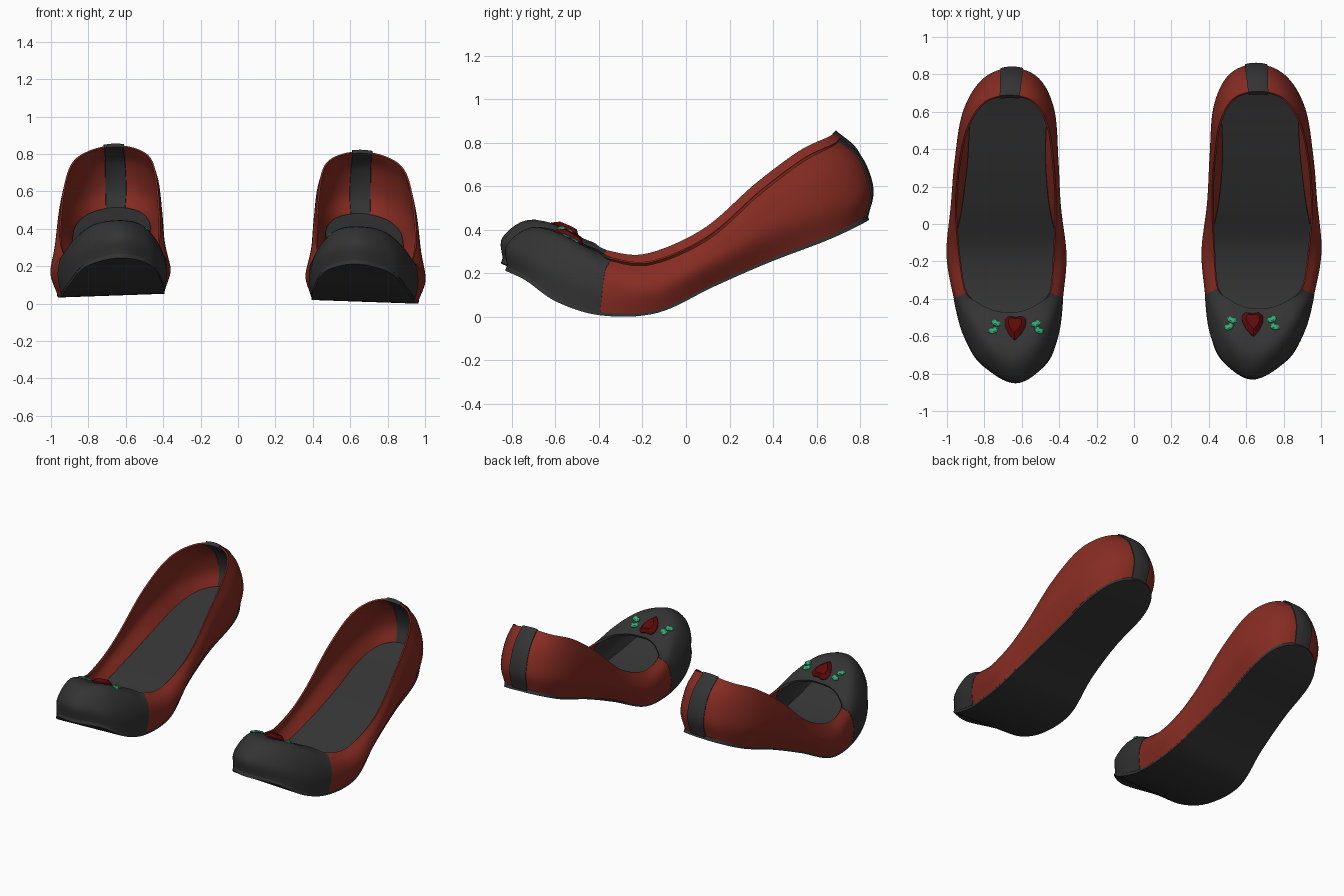
import bpy, bmesh, math
from mathutils import Vector

cube = bpy.data.objects.get("Cube")
if cube:
    bpy.data.objects.remove(cube, do_unlink=True)


def material(name, rgb):
    m = bpy.data.materials.new(name)
    m.use_nodes = True
    m.diffuse_color = (*rgb, 1)
    bsdf = m.node_tree.nodes["Principled BSDF"]
    bsdf.inputs["Base Color"].default_value = (*rgb, 1)
    bsdf.inputs["Roughness"].default_value = 0.8
    return m


RED = material("brick red", (0.24, 0.025, 0.016))
GREY = material("charcoal", (0.034, 0.034, 0.034))
GEM = material("ruby", (0.11, 0.003, 0.003))
LEAF = material("leaf green", (0.035, 0.4, 0.18))

# Half loops from toe centre to heel centre: half width, y, z
SOLE = [(0, -.835, .215), (.165, -.74, .175), (.242, -.6, .08), (.272, -.4, .02), (.28, -.15, .033),
        (.235, .1, .15), (.21, .35, .26), (.2, .61, .36), (.13, .755, .425), (0, .805, .45)]
LOW = [(0, -.835, .32), (.16, -.74, .28), (.248, -.58, .2), (.288, -.39, .12), (.315, -.16, .12),
       (.285, .1, .24), (.267, .35, .375), (.237, .61, .485), (.145, .775, .545), (0, .83, .575)]
HIGH = [(0, -.7, .395), (.12, -.64, .375), (.21, -.52, .3), (.272, -.38, .205), (.3, -.17, .185),
        (.285, .09, .3), (.267, .34, .48), (.233, .575, .615), (.14, .73, .685), (0, .78, .715)]
RIM = [(0, -.475, .3), (.08, -.465, .3), (.16, -.425, .285), (.225, -.36, .25), (.25, -.18, .235),
       (.265, .08, .35), (.25, .32, .56), (.212, .52, .71), (.13, .65, .775), (0, .685, .8)]


def closed(half):
    pts = [Vector(p) for p in half]
    return pts + [Vector((-p.x, p.y, p.z)) for p in pts[-2:0:-1]]


LOOPS = [closed(h) for h in (SOLE, LOW, HIGH, RIM)]


def spline(a, b, c, d, t):
    return 0.5 * (2 * b + (c - a) * t + (2 * a - 5 * b + 4 * c - d) * t ** 2
                  + (3 * b - a - 3 * c + d) * t ** 3)


def on_loop(pts, u):
    i = math.floor(u)
    return spline(*[pts[(i + k) % len(pts)] for k in (-1, 0, 1, 2)], u - i)


def bend(p):
    """Curve the centre line outwards and roll the shoe slightly."""
    x = p.x + 0.055 - 0.06 * p.y ** 2 + 0.01 * p.y
    return Vector((x + 0.63, p.y, p.z - 0.035 * x))


def surface(u, v):
    """u runs round the shoe, v from sole edge (0) to rim (3)."""
    ring = [on_loop(pts, u) for pts in LOOPS]
    ring = [2 * ring[0] - ring[1]] + ring + [2 * ring[-1] - ring[-2]]
    i = min(int(v), 2)
    return bend(spline(*ring[i:i + 4], v - i))


def build(name, verts, faces, mat, side, thickness=0, smooth=True):
    shift = Vector((0, 0.02, 0)) if side > 0 else Vector((0, 0, 0.033))
    bm = bmesh.new()
    vs = [bm.verts.new(Vector((p.x * side, p.y, p.z)) + shift) for p in verts]
    for f in faces:
        bm.faces.new([vs[i] for i in f])
    bmesh.ops.remove_doubles(bm, verts=bm.verts[:], dist=0.0005)
    bmesh.ops.recalc_face_normals(bm, faces=bm.faces[:])
    me = bpy.data.meshes.new(name)
    bm.to_mesh(me)
    bm.free()
    me.materials.append(mat)
    ob = bpy.data.objects.new(name, me)
    bpy.context.collection.objects.link(ob)
    bpy.ops.object.select_all(action='DESELECT')
    ob.select_set(True)
    bpy.context.view_layer.objects.active = ob
    if thickness:
        mod = ob.modifiers.new("thickness", 'SOLIDIFY')
        mod.thickness, mod.offset = thickness, 0
        bpy.ops.object.modifier_apply(modifier=mod.name)
    if smooth:
        bpy.ops.object.shade_smooth_by_angle(angle=math.radians(40))


def grid(rows):
    n = len(rows[0])
    verts = [p for r in rows for p in r]
    faces = [(i * n + j, i * n + j + 1, i * n + n + j + 1, i * n + n + j)
             for i in range(len(rows) - 1) for j in range(n - 1)]
    return verts, faces


def patch(name, u0, u1, nu, mat, side, thickness, v1=3.0):
    rows = [[surface(u0 + (u1 - u0) * i / nu, v1 * j / 18) for j in range(19)]
            for i in range(nu + 1)]
    build(name, *grid(rows), mat, side, thickness)


def slab(name, scale, lift, thickness, side):
    rows = []
    for i in range(73):
        p = on_loop(LOOPS[0], i / 8)
        w = max(p.x, 0) * scale
        rows.append([bend(Vector((w * (j / 5 - 1), p.y * scale, p.z + lift))) for j in range(11)])
    build(name, *grid(rows), GREY, side, thickness)


def ornament(name, outline, layers, x, y, mat, side):
    """Seat a small faceted shape on the toe cap."""
    spots = [(u / 10, v / 40) for u in range(-30, 31) for v in range(60, 119)]
    goal = Vector((0.63 + x, y))
    u, v = min(spots, key=lambda s: (surface(*s).xy - goal).length)
    at = surface(u, v)
    du = surface(u + 0.05, v) - surface(u - 0.05, v)
    dv = surface(u, v + 0.02) - surface(u, v - 0.02)
    up = du.cross(dv).normalized()
    up = up if up.z > 0 else -up
    ey = (Vector((0, 1, 0)) - up * up.y).normalized()
    ex = ey.cross(up)
    n = len(outline)
    verts = [at + ex * a * s + ey * b * s + up * h for s, h in layers for a, b in outline]
    faces = [(k * n + i, k * n + (i + 1) % n, k * n + n + (i + 1) % n, k * n + n + i)
             for k in range(len(layers) - 1) for i in range(n)]
    last = n * (len(layers) - 1)
    faces += [tuple(range(n)), tuple(range(last, last + n))]
    build(name, verts, faces, mat, side, smooth=False)


def heart_outline(n=14):
    ts = [2 * math.pi * i / n for i in range(n)]
    return [(0.056 * math.copysign(abs(math.sin(t)) ** 2, math.sin(t)),
             0.0053 * (13 * math.cos(t) - 3.5 * math.cos(2 * t) - math.cos(3 * t)))
            for t in ts]


def leaf_outline(angle):
    pts = [(0.03, 0), (0.012, 0.017), (-0.014, 0.016), (-0.027, 0), (-0.014, -0.016), (0.012, -0.017)]
    c, s = math.cos(angle), math.sin(angle)
    return [(a * c - b * s, a * s + b * c) for a, b in pts]


for side, label in ((1, "left"), (-1, "right")):
    # Upper, toe cap and heel strap share one surface
    patch(label + "_upper", 2.92, 15.08, 96, RED, side, 0.01)
    patch(label + "_toe_cap", -2.94, 2.94, 48, GREY, side, 0.014)
    patch(label + "_heel_strap", 8.62, 9.38, 8, GREY, side, 0.024, 3.04)
    # Soles
    slab(label + "_outsole", 1.015, -0.004, 0.022, side)
    slab(label + "_insole", 0.99, 0.016, 0.012, side)
    # Heart gem and leaves
    ornament(label + "_heart_gem", heart_outline(), [(1, -0.014), (1.05, 0.014), (0.65, 0.036)],
             0, -0.55, GEM, side)
    for k in (-1, 1):
        for j, (dx, dy, turn) in enumerate(((0.107, -0.535, 0.5), (0.118, -0.575, -0.4))):
            ornament(f"{label}_leaf_{'outer' if k > 0 else 'inner'}_{j + 1}", leaf_outline(k * turn),
                     [(1, -0.008), (1, 0.011), (0.6, 0.016)], k * dx, dy, LEAF, side)

# Rest the pair on the ground
meshes = [o for o in bpy.context.collection.objects if o.type == 'MESH']
low = min(v.co.z for o in meshes for v in o.data.vertices)
for o in meshes:
    for v in o.data.vertices:
        v.co.z -= low
